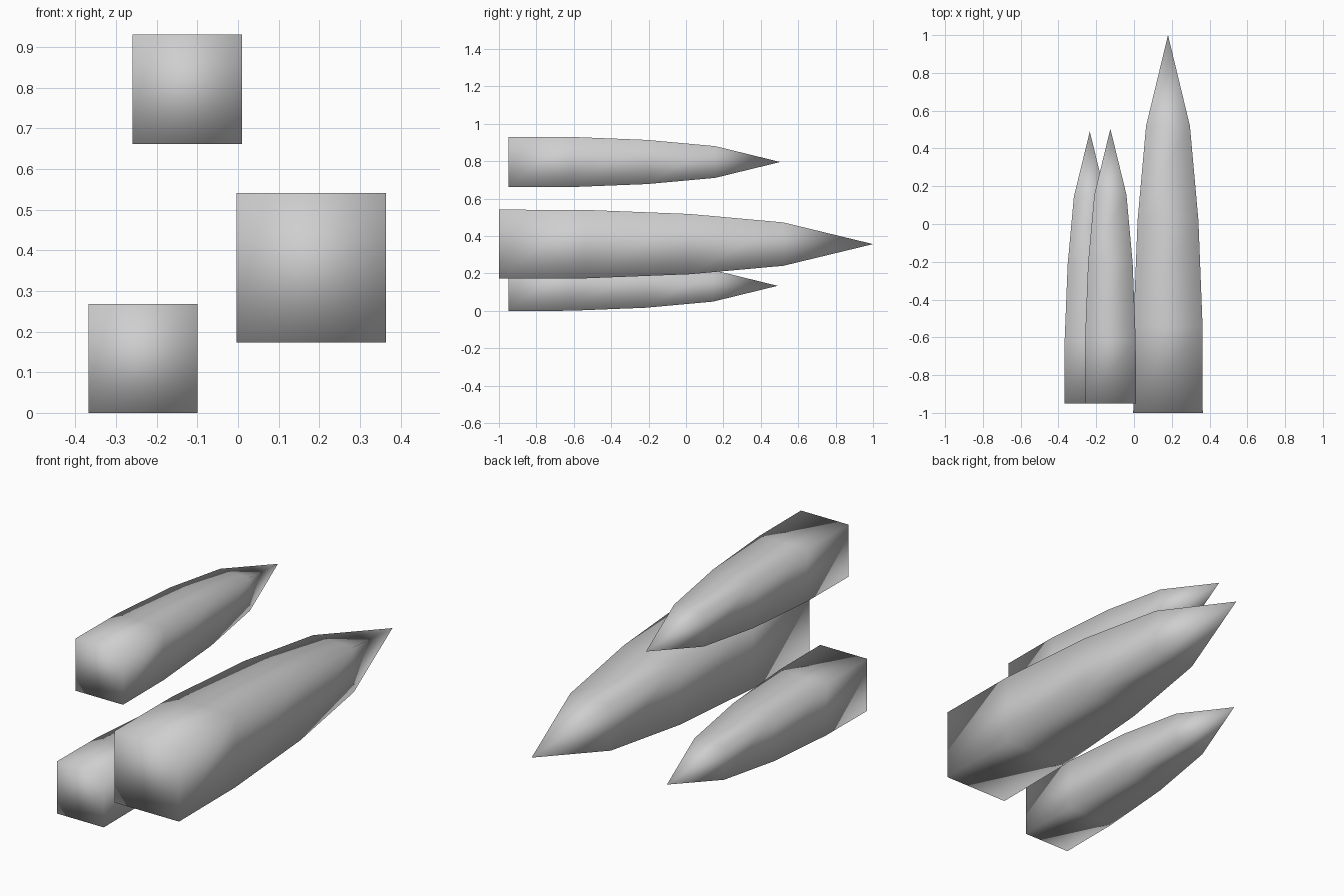
import bpy, bmesh

cube = bpy.data.objects.get("Cube")
if cube:
    bpy.data.objects.remove(cube)

# One plain grey for every spike
grey = bpy.data.materials.new("plain_grey")
grey.use_nodes = True
colour = (0.62, 0.62, 0.62, 1.0)
grey.diffuse_color = colour
grey.node_tree.nodes["Principled BSDF"].inputs["Base Color"].default_value = colour

# Distance along the body, half width of the square section
PROFILE = [(0, 0.184), (0.46, 0.183), (1.02, 0.161), (1.52, 0.116)]
LENGTH = 2.0
CORNERS = [(-1, 1), (1, 1), (1, -1), (-1, -1)]


def spike(name, x, z, back, length_scale, width_scale):
    """Square-sectioned tapering body, closed at the front, pointed at the rear."""
    bm = bmesh.new()
    rings = []
    for along, half in PROFILE:
        r = half * width_scale
        rings.append([bm.verts.new((sx * r, along * length_scale, sz * r))
                      for sx, sz in CORNERS])
    tip = bm.verts.new((0, LENGTH * length_scale, 0))

    # Front cap
    bm.faces.new(rings[0])

    # Sides, with the diagonals fanning from two opposite corners
    for a, b in zip(rings, rings[1:]):
        for i in range(4):
            j = (i + 1) % 4
            if i % 2 == 0:
                bm.faces.new((a[i], a[j], b[j]))
                bm.faces.new((a[i], b[j], b[i]))
            else:
                bm.faces.new((a[i], a[j], b[i]))
                bm.faces.new((a[j], b[j], b[i]))

    # Pointed end
    last = rings[-1]
    for i in range(4):
        bm.faces.new((last[i], last[(i + 1) % 4], tip))

    bmesh.ops.recalc_face_normals(bm, faces=bm.faces)
    for face in bm.faces:
        face.smooth = True
    mesh = bpy.data.meshes.new(name)
    bm.to_mesh(mesh)
    bm.free()
    mesh.materials.append(grey)
    obj = bpy.data.objects.new(name, mesh)
    obj.location = (x, back, z)
    bpy.context.collection.objects.link(obj)
    return obj


spike("large_spike", 0.18, 0.357, -1.0, 1.0, 1.0)
spike("upper_small_spike", -0.125, 0.796, -0.95, 0.727, 0.733)
spike("lower_small_spike", -0.234, 0.134, -0.95, 0.72, 0.728)
